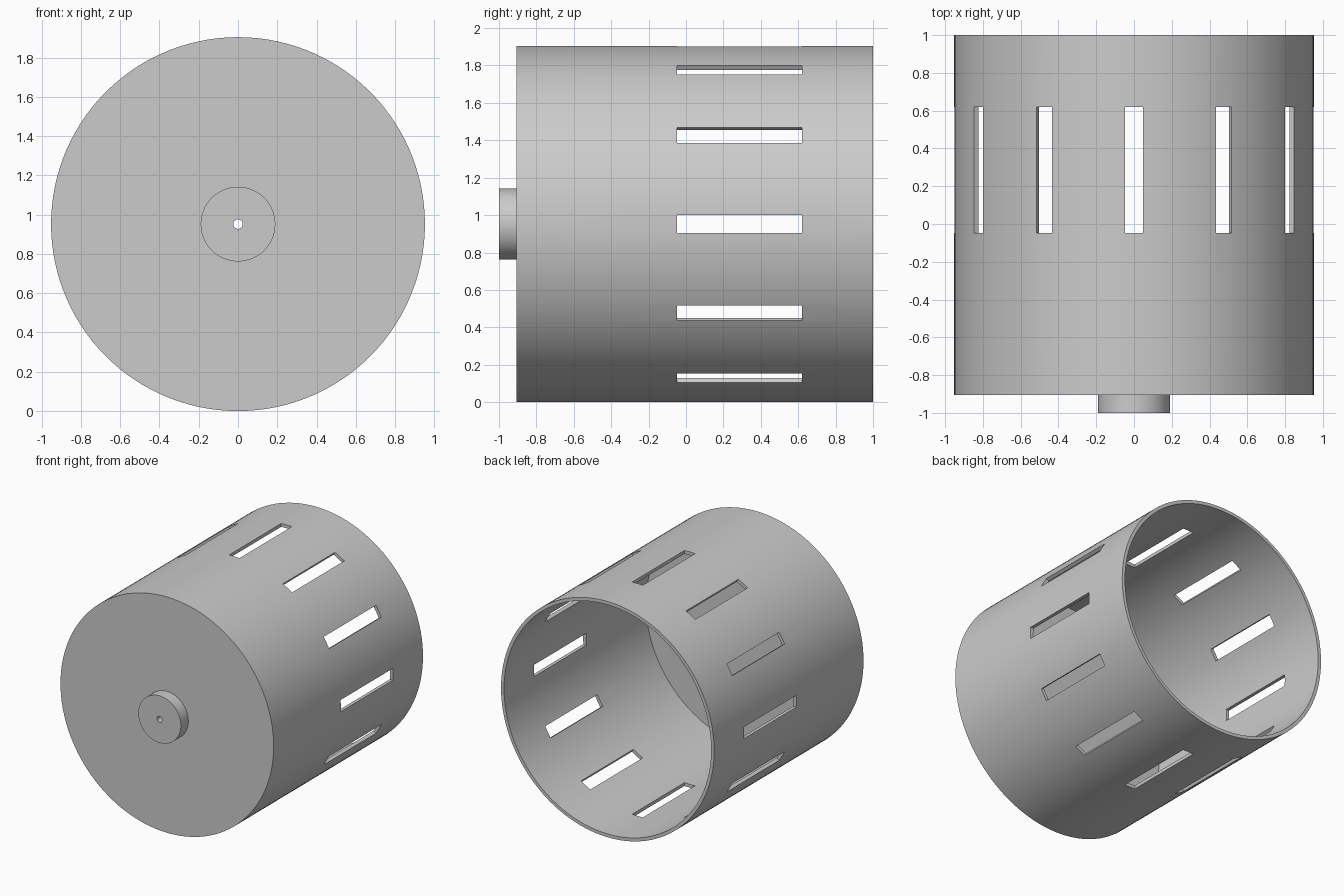
import bpy
import bmesh
from math import radians, tau
from mathutils import Matrix, Vector

if "Cube" in bpy.data.objects:
    bpy.data.objects.remove(bpy.data.objects["Cube"])

RADIUS, WALL, BASE = 0.952, 0.027, 0.095
FRONT, BACK = -0.905, 1.0
HUB_RADIUS, HUB_FRONT, HOLE = 0.19, -1.0, 0.024
SLOT_WIDTH, SLOT_START, SLOT_END = 0.095, -0.048, 0.619
SLOTS, SEGMENTS = 12, 120

grey = bpy.data.materials.new("plain grey")
grey.use_nodes = True
colour = (0.6, 0.6, 0.6, 1)
grey.diffuse_color = colour
grey.node_tree.nodes["Principled BSDF"].inputs["Base Color"].default_value = colour


def make_object(name, bm):
    bmesh.ops.recalc_face_normals(bm, faces=bm.faces)
    mesh = bpy.data.meshes.new(name)
    bm.to_mesh(mesh)
    bm.free()
    obj = bpy.data.objects.new(name, mesh)
    bpy.context.collection.objects.link(obj)
    obj.location.z = RADIUS
    return obj


# Drum: hub, closed front and thin wall turned around the y axis
inner = RADIUS - WALL
profile = [(HOLE, HUB_FRONT), (HUB_RADIUS, HUB_FRONT), (HUB_RADIUS, FRONT),
           (RADIUS, FRONT), (RADIUS, BACK), (inner, BACK),
           (inner, FRONT + BASE), (HOLE, FRONT + BASE)]
bm = bmesh.new()
verts = [bm.verts.new((r, y, 0)) for r, y in profile]
edges = [bm.edges.new((v, verts[i - 1])) for i, v in enumerate(verts)]
bmesh.ops.spin(bm, geom=verts + edges, cent=(0, 0, 0), axis=(0, 1, 0),
               angle=tau, steps=SEGMENTS, use_merge=True)
bmesh.ops.remove_doubles(bm, verts=bm.verts, dist=0.0001)
drum = make_object("slotted_drum", bm)
drum.data.materials.append(grey)

# Slot cutters: a ring of boxes crossing the wall
bm = bmesh.new()
for i in range(SLOTS):
    box = (Matrix.Rotation(tau * i / SLOTS, 4, "Y")
           @ Matrix.Translation(Vector((RADIUS, (SLOT_START + SLOT_END) / 2, 0)))
           @ Matrix.Diagonal((0.2, SLOT_END - SLOT_START, SLOT_WIDTH, 1)))
    bmesh.ops.create_cube(bm, size=1, matrix=box)
cutter = make_object("slot_cutter", bm)
cutter.hide_render = True

# Cut the slots and keep the result as plain geometry
cut = drum.modifiers.new("slots", "BOOLEAN")
cut.operation, cut.solver, cut.object = "DIFFERENCE", "EXACT", cutter
bpy.context.view_layer.update()
result = bpy.data.meshes.new_from_object(
    drum.evaluated_get(bpy.context.evaluated_depsgraph_get()))
drum.modifiers.clear()
drum.data = result
bpy.data.objects.remove(cutter)

# Smooth curved walls, sharp rims and slot edges
bpy.ops.object.select_all(action="DESELECT")
drum.select_set(True)
bpy.context.view_layer.objects.active = drum
bpy.ops.object.shade_smooth_by_angle(angle=radians(30))
